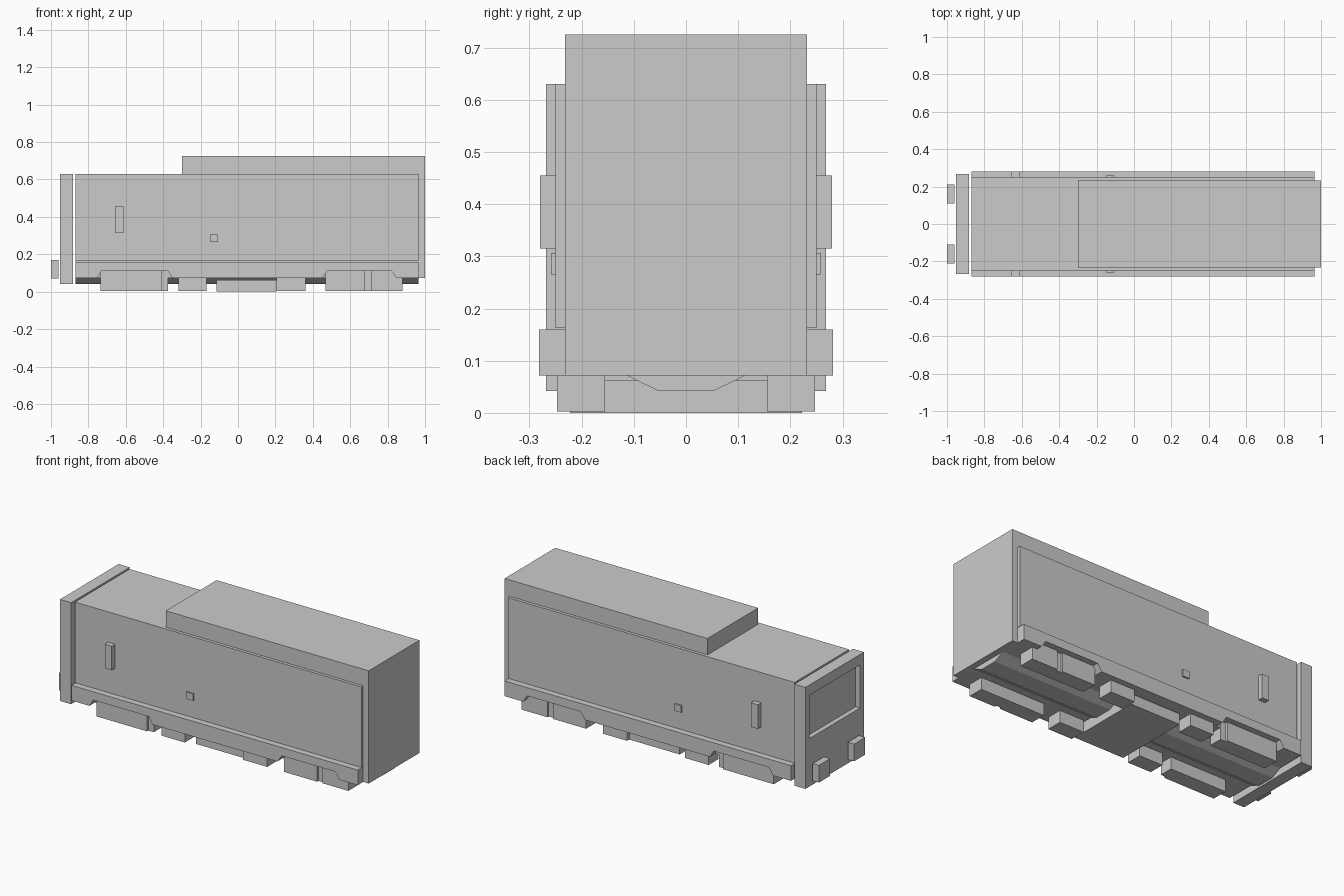
import bpy, bmesh
from mathutils import Vector

if "Cube" in bpy.data.objects:
    bpy.data.objects.remove(bpy.data.objects["Cube"])


def add_mesh(name, bm):
    bmesh.ops.recalc_face_normals(bm, faces=bm.faces)
    me = bpy.data.meshes.new(name)
    bm.to_mesh(me)
    bm.free()
    ob = bpy.data.objects.new(name, me)
    bpy.context.collection.objects.link(ob)
    return ob


def extrude(name, points, offset):
    bm = bmesh.new()
    face = bm.faces.new([bm.verts.new(p) for p in points])
    res = bmesh.ops.extrude_face_region(bm, geom=[face], use_keep_orig=True)
    verts = [g for g in res["geom"] if isinstance(g, bmesh.types.BMVert)]
    bmesh.ops.translate(bm, verts=verts, vec=Vector(offset))
    return add_mesh(name, bm)


def box(name, x, y, z):
    pts = [(x[0], y[0], z[0]), (x[1], y[0], z[0]), (x[1], y[1], z[0]), (x[0], y[1], z[0])]
    return extrude(name, pts, (0, 0, z[1] - z[0]))


def side_pair(name, x, y, z):
    for label, s in (("right", -1), ("left", 1)):
        box(f"{name}_{label}", x, sorted((s * y[0], s * y[1])), z)


# Core: long low hull with the raised rear roof section and end wall
core = [(-0.87, 0.072), (1, 0.072), (1, 0.725), (-0.3, 0.725), (-0.3, 0.62), (-0.87, 0.62)]
extrude("core_hull", [(x, -0.232, z) for x, z in core], (0, 0.464, 0))

# Main body shell
box("body_shell", (-0.87, 0.965), (-0.25, 0.25), (0.163, 0.63))

# Side sills with sloped notches above the running gear
sill = [(-0.87, 0.16), (-0.87, 0.072), (-0.755, 0.072), (-0.73, 0.112), (-0.375, 0.112),
        (-0.35, 0.072), (0.45, 0.072), (0.478, 0.112), (0.82, 0.112), (0.848, 0.072),
        (0.965, 0.072), (0.965, 0.16)]
for label, y0 in (("right", -0.282), ("left", 0.23)):
    extrude(f"sill_{label}", [(x, y0, z) for x, z in sill], (0, 0.052, 0))

# Cab front with a recessed window, made by inset and push-in
box("cab_back", (-0.925, -0.882), (-0.268, 0.268), (0.042, 0.63))
bm = bmesh.new()
outer = [(-0.268, 0.042), (0.268, 0.042), (0.268, 0.63), (-0.268, 0.63)]
inner = [(-0.232, 0.32), (0.232, 0.32), (0.232, 0.57), (-0.232, 0.57)]
rings = [[bm.verts.new((x, y, z)) for y, z in ring]
         for x, ring in ((-0.925, outer), (-0.953, outer), (-0.953, inner), (-0.925, inner))]
for a, b in zip(rings, rings[1:] + rings[:1]):
    for i in range(4):
        j = (i + 1) % 4
        bm.faces.new((a[i], a[j], b[j], b[i]))
add_mesh("cab_window_frame", bm)

# Buffers
side_pair("buffer", (-1, -0.96), (0.11, 0.212), (0.07, 0.17))

# Side details
side_pair("mirror", (-0.657, -0.613), (0.24, 0.28), (0.315, 0.455))
side_pair("side_box", (-0.15, -0.108), (0.24, 0.259), (0.265, 0.305))

# Running gear: outer boxes and recessed links
for i, x in enumerate([(-0.735, -0.583), (-0.583, -0.41), (0.467, 0.68), (0.715, 0.88)]):
    side_pair(f"axle_box_{i}", x, (0.155, 0.247), (0.003, 0.125))
for i, x in enumerate([(-0.41, -0.375), (0.68, 0.715)]):
    side_pair(f"axle_link_{i}", x, (0.155, 0.235), (0.003, 0.125))
for i, x in enumerate([(-0.318, -0.168), (0.205, 0.36)]):
    side_pair(f"step_box_{i}", x, (0.155, 0.247), (0.003, 0.075))

# Underbody keel and central tank
keel = [(-0.12, 0.075), (-0.053, 0.042), (0.053, 0.042), (0.12, 0.075)]
extrude("keel", [(-0.87, y, z) for y, z in keel], (1.835, 0, 0))
box("under_tank", (-0.115, 0.205), (-0.222, 0.222), (0, 0.062))
